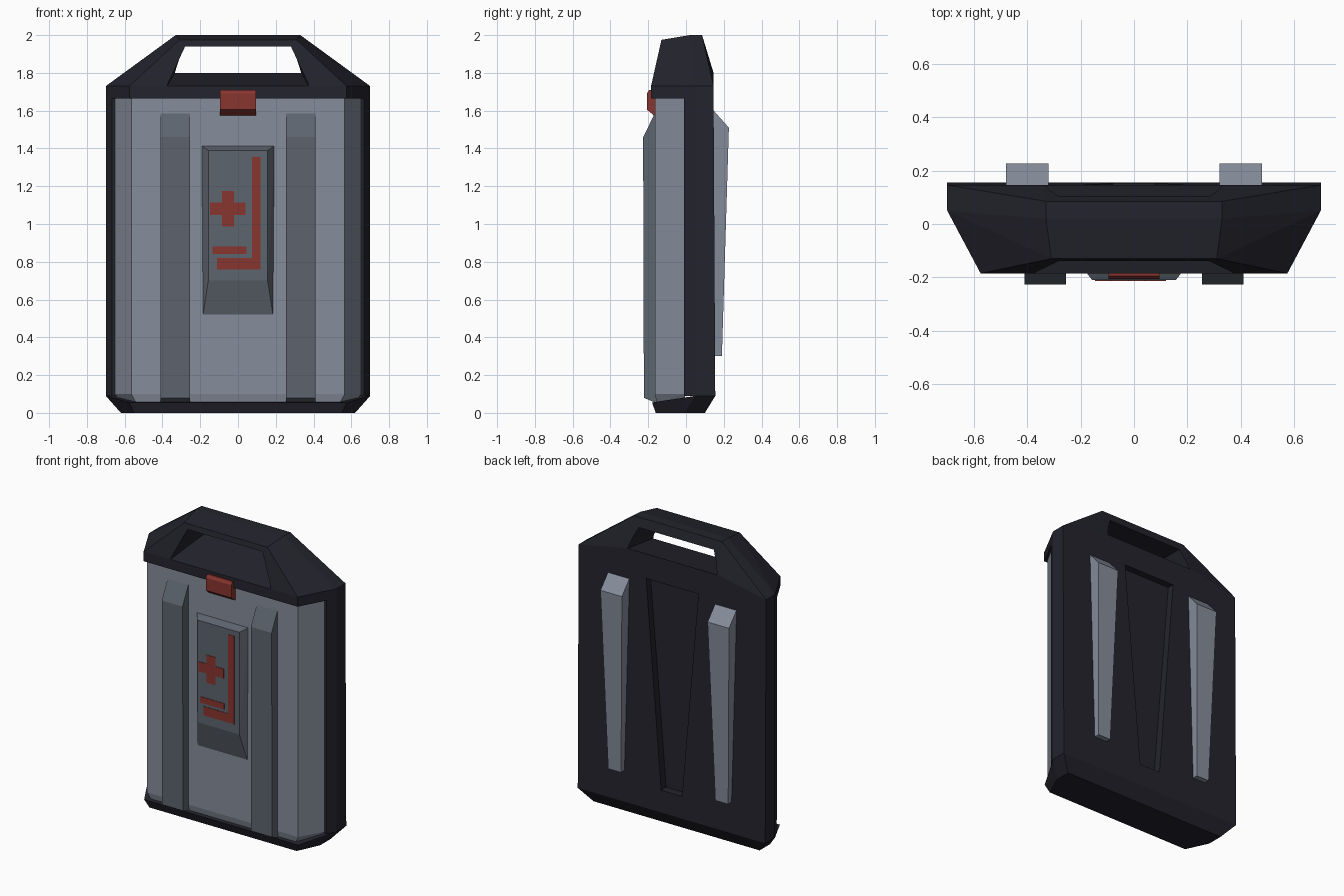
import bpy, bmesh
from mathutils import Vector

if "Cube" in bpy.data.objects:
    bpy.data.objects.remove(bpy.data.objects["Cube"])


def mat(name, r, g, b):
    m = bpy.data.materials.new(name)
    m.diffuse_color = (r, g, b, 1)
    m.use_nodes = True
    m.node_tree.nodes["Principled BSDF"].inputs["Base Color"].default_value = m.diffuse_color
    return m


DARK = mat("dark_navy", 0.017, 0.017, 0.026)
PANEL = mat("light_grey", 0.235, 0.265, 0.325)
RIB = mat("mid_grey", 0.11, 0.128, 0.155)
RED = mat("brick_red", 0.25, 0.036, 0.028)


def finish(name, bm, material):
    bmesh.ops.recalc_face_normals(bm, faces=bm.faces)
    me = bpy.data.meshes.new(name)
    bm.to_mesh(me)
    bm.free()
    ob = bpy.data.objects.new(name, me)
    bpy.context.collection.objects.link(ob)
    me.materials.append(material)
    return ob


def hull(name, pts, material, mirror=True):
    """Convex faceted solid around the points (mirrored over x = 0)."""
    bm = bmesh.new()
    for x, y, z in pts:
        bm.verts.new((x, y, z))
        if mirror:
            bm.verts.new((-x, y, z))
    res = bmesh.ops.convex_hull(bm, input=bm.verts)
    loose = [v for v in bm.verts if not v.link_faces]
    bmesh.ops.delete(bm, geom=loose, context='VERTS')
    bmesh.ops.dissolve_limit(bm, angle_limit=0.01, verts=bm.verts, edges=bm.edges)
    return finish(name, bm, material)


def cut(ob, cutter):
    """Subtract the cutter, apply it and remove it."""
    mod = ob.modifiers.new("cut", 'BOOLEAN')
    mod.operation = 'DIFFERENCE'
    mod.solver = 'EXACT'
    mod.object = cutter
    cutter.hide_render = True
    dg = bpy.context.evaluated_depsgraph_get()
    me = bpy.data.meshes.new_from_object(ob.evaluated_get(dg))
    ob.modifiers.clear()
    ob.data = me
    bpy.data.objects.remove(cutter)


def outline_plate(name, outline, y0, y1, material):
    """Flat plate from an x-z outline."""
    bm = bmesh.new()
    face = bm.faces.new([bm.verts.new((x, y0, z)) for x, z in outline])
    ext = bmesh.ops.extrude_face_region(bm, geom=[face])
    for v in ext["geom"]:
        if isinstance(v, bmesh.types.BMVert):
            v.co.y = y1
    return finish(name, bm, material)


# bottom tray
hull("bottom_tray", [(0.55, -0.16, 0), (0.62, -0.01, 0), (0.62, 0.10, 0),
                     (0.575, -0.18, 0.055), (0.70, 0.05, 0.09), (0.70, 0.155, 0.09)], DARK)

# back shell with tapered recess
shell = hull("back_shell", [(x, y, z) for z, yb in ((0.09, 0.155), (1.67, 0.146))
                            for x, y in ((0.668, -0.01), (0.70, 0.05), (0.70, yb))], DARK)
cut(shell, hull("recess_cutter", [(w, y, z) for w, z in ((0.195, 1.635), (0.078, 0.24))
                                  for y in (0.10, 0.25)], DARK))

# top cap with the handle opening
cap = hull("top_cap_and_handle",
           [(x, y, z) for z in (1.665, 1.73)
            for x, y in ((0.575, -0.185), (0.70, 0.05), (0.70, 0.146))]
           + [(0.35, 0.146, 1.80), (0.31, -0.13, 1.975), (0.33, 0.02, 2.0), (0.33, 0.085, 2.0)], DARK)
cut(cap, hull("opening_cutter", [(0.389, -0.30, 1.706), (0.316, 0.30, 1.833),
                                 (0.28, -0.30, 1.94), (0.28, 0.30, 1.94)], DARK))

# red grip: slice the handle along slanted ends and colour the middle
bm = bmesh.new()
bm.from_mesh(cap.data)
for s in (1, -1):
    bmesh.ops.bisect_plane(bm, geom=bm.verts[:] + bm.edges[:] + bm.faces[:], dist=1e-5,
                           plane_co=(s * 0.33, 0, 2.0), plane_no=Vector((s * 0.06, 0, -0.05)).normalized())
for f in bm.faces:
    c = f.calc_center_median()
    inside = abs(c.x) < 0.33 - (2.0 - c.z) * 0.05 / 0.06 + 0.001
    f.material_index = int(c.z > 1.935 and inside)
bm.to_mesh(cap.data)
bm.free()
cap.data.materials.clear()
cap.data.materials.append(DARK)
cap.data.materials.append(RED)

# front panel
hull("front_panel", [(0.565, -0.165, 1.67), (0.655, -0.005, 1.67),
                     (0.565, -0.165, 0.10), (0.655, -0.005, 0.10),
                     (0.54, -0.155, 0.055), (0.62, -0.005, 0.055)], PANEL)

# front and back ribs
for side, s in (("left", -1), ("right", 1)):
    hull("front_rib_" + side, [(s * x, y, z) for x in (0.255, 0.41) for y, z in
                               ((-0.15, 0.055), (-0.165, 0.055), (-0.223, 0.08),
                                (-0.227, 1.46), (-0.165, 1.585), (-0.15, 1.585))], RIB, False)
    hull("back_rib_" + side, [(s * (0.40 + k * w), y, z) for k in (-1, 1) for w, y, z in
                              ((0.08, 0.13, 1.60), (0.08, 0.147, 1.60), (0.08, 0.227, 1.51),
                               (0.048, 0.19, 0.30), (0.048, 0.13, 0.30))], PANEL, False)

# raised centre plate
hull("centre_plate", [(0.195, -0.16, 1.415), (0.188, -0.16, 0.50),
                      (0.157, -0.21, 1.39), (0.157, -0.21, 0.70)], RIB)

# clasp
hull("clasp", [(0.095, -0.15, 1.71), (0.095, -0.195, 1.71), (0.095, -0.207, 1.69),
               (0.095, -0.207, 1.605), (0.095, -0.17, 1.575), (0.095, -0.15, 1.575)], RED)

# painted markings
cx, cz, a, b = -0.053, 1.08, 0.033, 0.094
cross = [(a, b), (a, a), (b, a), (b, -a), (a, -a), (a, -b),
         (-a, -b), (-a, -a), (-b, -a), (-b, a), (-a, a), (-a, b)]
marks = {
    "cross_mark": [(cx + x, cz + z) for x, z in cross],
    "angle_mark": [(-0.11, 0.76), (0.12, 0.76), (0.12, 1.355), (0.075, 1.355), (0.075, 0.82), (-0.11, 0.82)],
    "bar_mark": [(-0.135, 0.84), (0.045, 0.84), (0.045, 0.88), (-0.135, 0.88)],
}
for name, outline in marks.items():
    outline_plate(name, outline, -0.208, -0.213, RED)
